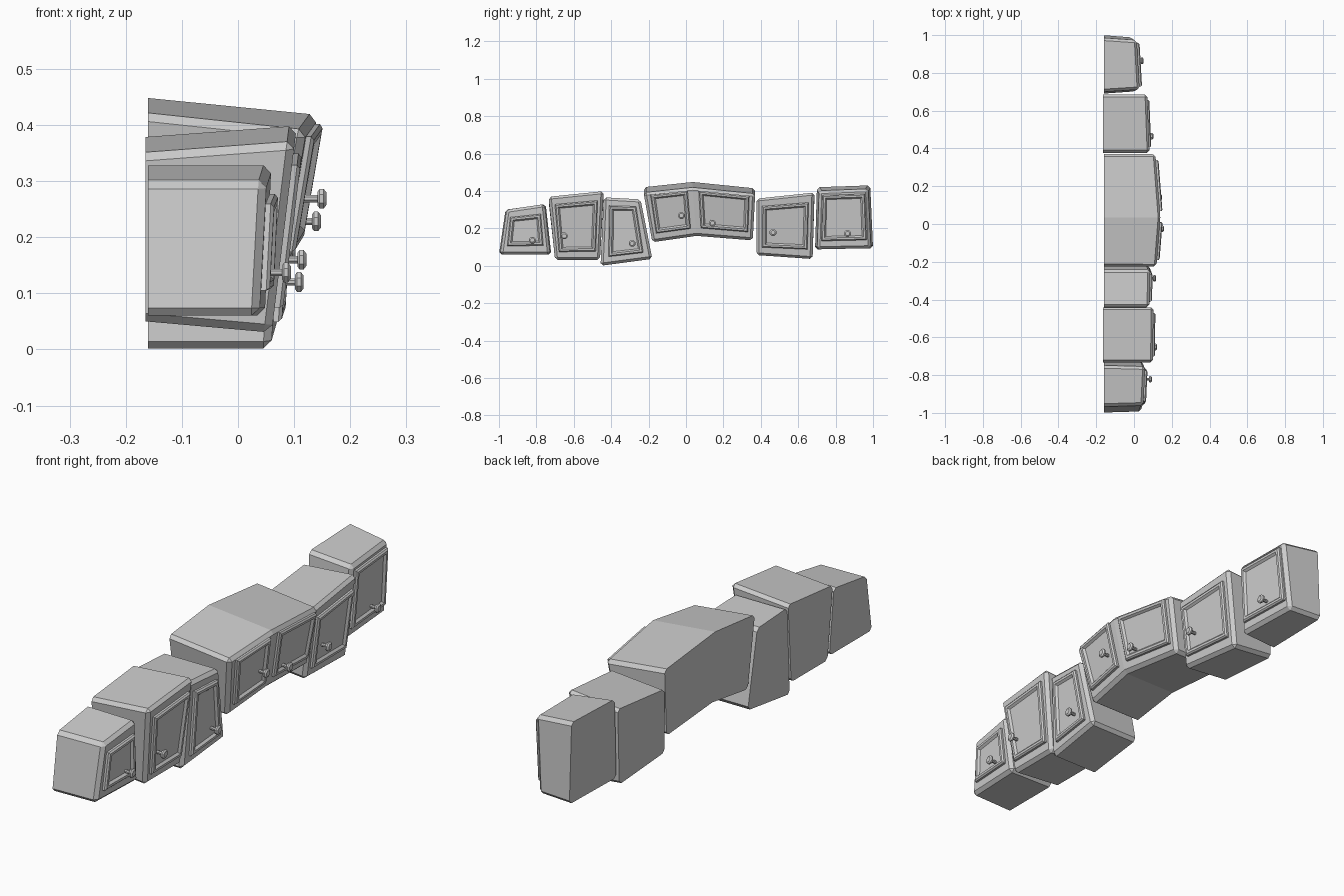
import bpy, bmesh, math
from mathutils import Vector

if "Cube" in bpy.data.objects:
    bpy.data.objects.remove(bpy.data.objects["Cube"])


def add_object(name, bm):
    bmesh.ops.recalc_face_normals(bm, faces=bm.faces)
    mesh = bpy.data.meshes.new(name)
    bm.to_mesh(mesh)
    bm.free()
    bpy.context.collection.objects.link(bpy.data.objects.new(name, mesh))


def box(name, tops, bots, front, d_back, d_front, narrow):
    """Crooked cabinet body: columns of (y, z) points, chamfered except at the back."""
    bm = bmesh.new()
    mid = sum(p[0] for p in tops) / len(tops)
    back_x = -0.165 if d_back else -0.16

    def row(pts, is_front, dz):
        out = []
        for y, z in pts:
            if is_front:
                y -= math.copysign(narrow, y - mid)
            x = front(y, z + dz) if is_front else back_x
            out.append(bm.verts.new((x, y, z + dz)))
        return out
    ft, fb = row(tops, True, -d_front), row(bots, True, 0)
    bt, bb = row(tops, False, -d_back), row(bots, False, d_back)
    for i in range(len(tops) - 1):
        j = i + 1
        for q in ((fb[i], fb[j], ft[j], ft[i]), (bb[j], bb[i], bt[i], bt[j]),
                  (ft[i], ft[j], bt[j], bt[i]), (fb[j], fb[i], bb[i], bb[j])):
            bm.faces.new(q)
    for i in (0, -1):
        bm.faces.new((fb[i], ft[i], bt[i], bb[i]))
    bmesh.ops.recalc_face_normals(bm, faces=bm.faces)
    back = set(bt + bb)
    edges = [e for e in bm.edges
             if not all(v in back for v in e.verts) and e.calc_face_angle() > 0.5]
    bmesh.ops.bevel(bm, geom=edges, offset=0.014, segments=1, profile=0.5,
                    affect='EDGES', clamp_overlap=True)
    add_object(name, bm)


def inner_point(quad, u, v):
    """Point at fractions (u, v) of a quad given as bottom-left, bottom-right, top-right, top-left."""
    a, b, c, d = (Vector(p) for p in quad)
    return a.lerp(b, u).lerp(d.lerp(c, u), v)


def door(name, corners, front):
    """Raised frame with a recessed panel."""
    bm = bmesh.new()
    base = bm.faces.new([bm.verts.new((front(y, z) - 0.004, y, z)) for y, z in corners])
    ext = bmesh.ops.extrude_face_region(bm, geom=[base])["geom"]
    bmesh.ops.translate(bm, vec=(0.013, 0, 0),
                        verts=[v for v in ext if isinstance(v, bmesh.types.BMVert)])
    face = [f for f in ext if isinstance(f, bmesh.types.BMFace)][0]
    bmesh.ops.recalc_face_normals(bm, faces=bm.faces)
    for thick, depth in ((0.006, 0.006), (0.010, 0.0), (0.008, -0.009)):
        bmesh.ops.inset_individual(bm, faces=[face], thickness=thick, depth=depth,
                                   use_even_offset=True)
    add_object(name, bm)


def knob(name, y, z, front):
    """Eight-sided turned knob pointing along +x."""
    bm = bmesh.new()
    x0, n = front(y, z), 8
    profile = [(0, .007), (.03, .007), (.03, .013), (.034, .019), (.041, .019), (.046, .012)]
    turns = [2 * math.pi * (k + .5) / n for k in range(n)]
    rings = [[bm.verts.new((x0 + d, y + r * math.cos(t), z + r * math.sin(t))) for t in turns]
             for d, r in profile]
    for a, b in zip(rings, rings[1:]):
        for k in range(n):
            bm.faces.new((a[k], a[(k + 1) % n], b[(k + 1) % n], b[k]))
    bm.faces.new(rings[0])
    bm.faces.new(rings[-1])
    add_object(name, bm)


def cabinet(name, tops, bots, x_top, x_bot, knobs, turn=0, bend=0,
            d_back=0, d_front=0, narrow=0):
    """Body with a leaning front, plus one door and knob for each column."""
    yc = tops[1][0] if len(tops) == 3 else (tops[0][0] + tops[-1][0]) / 2
    z0, z1 = min(p[1] for p in bots), max(p[1] for p in tops)

    def front(y, z):
        lean = (x_top - x_bot) * (z - z0) / (z1 - z0)
        return x_bot + lean + turn * (y - yc) - bend * abs(y - yc)
    box(name, tops, bots, front, d_back, d_front, narrow)
    for i, (ku, kv) in enumerate(knobs):
        quad = (bots[i], bots[i + 1], tops[i + 1], tops[i])
        # the door keeps an even margin to the body outline
        u = 0.03 / (tops[i + 1][0] - tops[i][0])
        v = 0.044 / (tops[i][1] - bots[i][1])
        corners = [inner_point(quad, s, t)
                   for s, t in ((u, v), (1 - u, v), (1 - u, 1 - v), (u, 1 - v))]
        door(f"{name}_door_{i + 1}", corners, front)
        ky, kz = inner_point(corners, ku, kv)
        knob(f"{name}_knob_{i + 1}", ky, kz, front)


# Row of crooked wall cabinets, from -y to +y
cabinet("end_cabinet_left", [(-.965, .30), (-.75, .33)], [(-1, .06), (-.72, .06)],
        .056, .043, [(.7, .18)], turn=.04, narrow=.006)
cabinet("tall_cabinet_left", [(-.735, .37), (-.44, .4)], [(-.7, .03), (-.46, .03)],
        .105, .06, [(.17, .33)], d_back=.02)
cabinet("slanted_cabinet", [(-.44, .366), (-.243, .355)], [(-.457, 0), (-.18, .037)],
        .085, .062, [(.71, .22)], turn=.03)
cabinet("double_cabinet", [(-.227, .42), (.035, .448), (.37, .414)],
        [(-.18, .126), (.055, .16), (.357, .136)],
        .147, .09, [(.77, .37), (.25, .16)], bend=.06, d_front=.03)
cabinet("tall_cabinet_right", [(.377, .36), (.687, .393)], [(.377, .056), (.677, .035)],
        .08, .035, [(.24, .36)], turn=-.05, d_back=.02)
cabinet("end_cabinet_right", [(.7, .42), (.985, .43)], [(.69, .088), (1, .094)],
        .025, 0, [(.58, .15)], turn=-.06, d_front=.02, narrow=.012)
